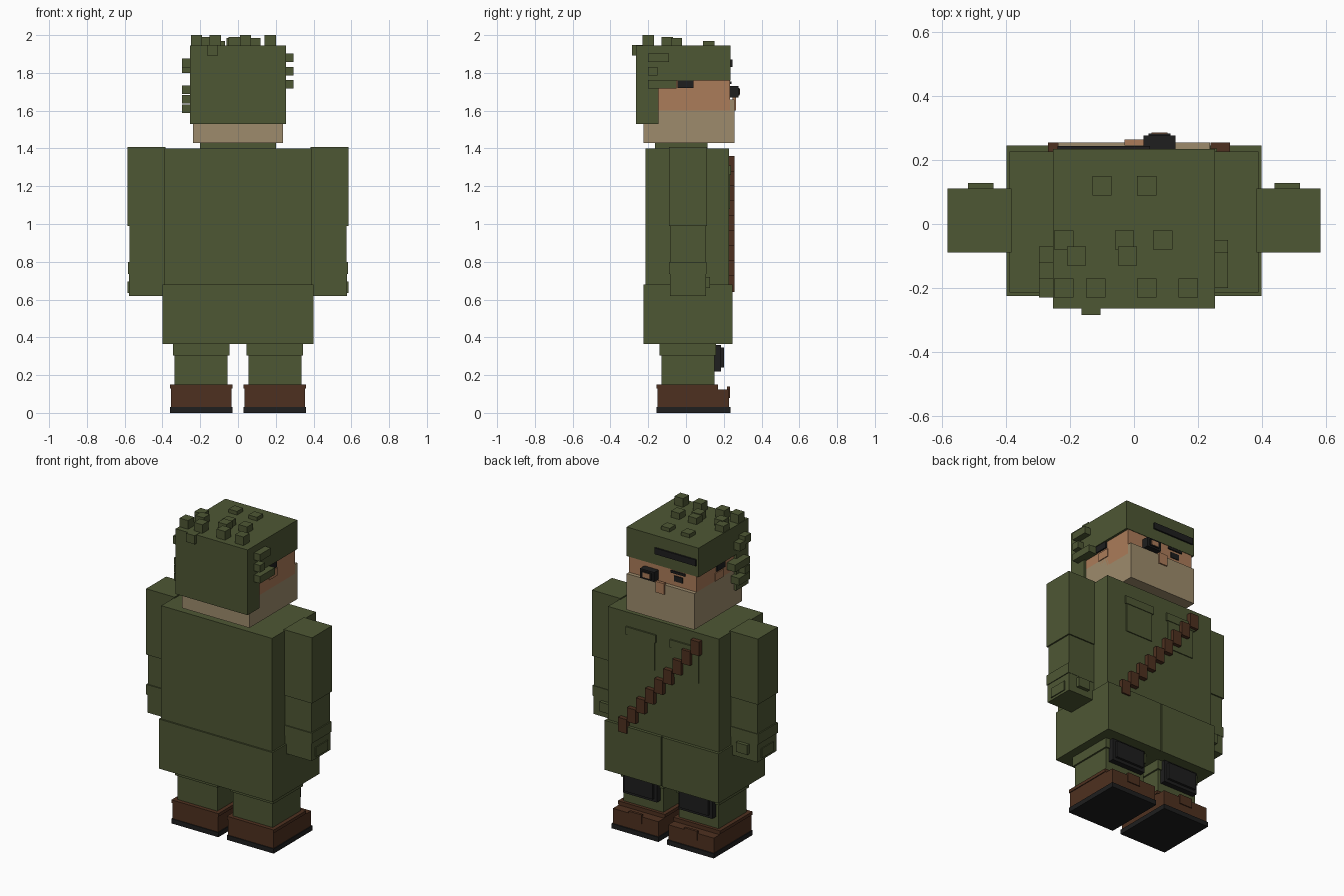
import bpy
import bmesh
from mathutils import Matrix, Vector

cube = bpy.data.objects.get("Cube")
if cube:
    bpy.data.objects.remove(cube, do_unlink=True)


def material(name, red, green, blue):
    mat = bpy.data.materials.new(name)
    mat.use_nodes = True
    mat.diffuse_color = (red, green, blue, 1)
    shader = next(n for n in mat.node_tree.nodes if n.type == "BSDF_PRINCIPLED")
    shader.inputs["Base Color"].default_value = mat.diffuse_color
    shader.inputs["Roughness"].default_value = 0.9
    return mat


olive = material("olive_green", red=0.076, green=0.095, blue=0.034)
tan = material("tan_cloth", red=0.34, green=0.26, blue=0.15)
skin = material("skin", red=0.41, green=0.2, blue=0.1)
brown = material("brown_leather", red=0.076, green=0.03, blue=0.014)
black = material("black_rubber", red=0.013, green=0.013, blue=0.013)


def block(name, mat, width, front, back, bottom, top, x=0):
    """A flat-shaded box centred on x, between front and back, bottom and top."""
    size = Vector((width, back - front, top - bottom))
    centre = Vector((x, (front + back) / 2, (bottom + top) / 2))
    bm = bmesh.new()
    bmesh.ops.create_cube(bm, size=1, matrix=Matrix.LocRotScale(centre, None, size))
    mesh = bpy.data.meshes.new(name)
    bm.to_mesh(mesh)
    bm.free()
    mesh.materials.append(mat)
    ob = bpy.data.objects.new(name, mesh)
    bpy.context.scene.collection.objects.link(ob)
    return ob


def pair(name, mat, x, **limits):
    """The same box on the left and, mirrored, on the right."""
    block("right_" + name, mat, x=-x, **limits)
    return block("left_" + name, mat, x=x, **limits)


def back_of(ob):
    return max(v.co.y for v in ob.data.vertices)


def top_of(ob):
    return max(v.co.z for v in ob.data.vertices)


def plate(make, name, mat, host, thick=0.01, **limits):
    """A thin box lying on the back (+y) face of its host."""
    face = back_of(host)
    return make(name, mat, front=face - 0.01, back=face + thick, **limits)


# Boots, from sole to rim, with a stepped toe
sole = pair("boot_sole", black, x=0.195, width=0.33, front=-0.155, back=0.235, bottom=0, top=0.03)
boot = pair("boot", brown, x=0.195, width=0.32, front=-0.15, back=0.17,
            bottom=top_of(sole), top=0.14)
rim = pair("boot_rim", brown, x=0.195, width=0.33, front=-0.155, back=0.17,
           bottom=0.13, top=0.15)
toe = pair("boot_toe", brown, x=0.195, width=0.32, front=0.16, back=0.228,
           bottom=top_of(sole), top=0.125)
plate(pair, "boot_buckle", brown, toe, thick=0.006, x=0.195, width=0.09, bottom=0.08, top=0.14)

# Legs and knee pads
shin = pair("shin", olive, x=0.195, width=0.28, front=-0.13, back=0.15,
            bottom=top_of(boot), top=0.31)
thigh = pair("thigh", olive, x=0.195, width=0.3, front=-0.14, back=0.16,
             bottom=0.305, top=0.37)
pad = plate(pair, "knee_pad", black, shin, thick=0.035, x=0.195, width=0.24, bottom=0.22, top=0.36)
plate(pair, "knee_cap", black, pad, thick=0.015, x=0.195, width=0.2, bottom=0.24, top=0.345)

# Coat with a centre seam, torso and neck
skirt = block("coat_skirt", olive, width=0.8, front=-0.225, back=0.238, bottom=0.365, top=0.68)
plate(pair, "coat_panel", olive, skirt, thick=0.008, x=0.202, width=0.396,
      bottom=0.365, top=top_of(skirt))
torso = block("torso", olive, width=0.78, front=-0.215, back=0.227,
              bottom=top_of(skirt), top=1.4)
neck = block("neck", olive, width=0.4, front=-0.165, back=0.115, bottom=top_of(torso), top=1.45)
plate(pair, "chest_pocket", olive, torso, thick=0.006, x=0.155, width=0.19, bottom=1.08, top=1.27)
plate(pair, "pocket_flap", olive, torso, x=0.155, width=0.21, bottom=1.26, top=1.31)

# Diagonal strap of stepped blocks
steps = 9
for step in range(steps):
    along = step / (steps - 1)
    height = 0.64 + along * 0.63
    plate(block, f"strap_block_{step}", brown, torso, thick=0.029, x=0.27 - along * 0.51,
          width=0.06, bottom=height, top=height + 0.09)

# Arms and mittens
pair("upper_arm", olive, x=0.484, width=0.2, front=-0.09, back=0.112, bottom=0.99, top=1.408)
pair("forearm", olive, x=0.48, width=0.19, front=-0.083, back=0.104, bottom=0.7, top=1)
mitten = pair("mitten", olive, x=0.482, width=0.192, front=-0.085, back=0.106,
              bottom=0.62, top=0.74)
pair("cuff", olive, x=0.483, width=0.2, front=-0.09, back=0.108, bottom=0.735, top=0.8)
pair("mitten_patch", olive, x=0.575, width=0.018, front=-0.05, back=0.07,
     bottom=0.635, top=0.695)
plate(pair, "thumb", olive, mitten, thick=0.022, x=0.48, width=0.08, bottom=0.66, top=0.72)

# Head, mask and ears
head = block("head", skin, width=0.476, front=-0.2, back=0.232, bottom=1.6, top=1.8)
mask = block("face_mask", tan, width=0.476, front=-0.225, back=0.256, bottom=1.43, top=1.66)
plate(block, "nose", skin, mask, thick=0.008, width=0.06, bottom=1.6, top=1.67)
pair("ear", skin, x=0.23, width=0.026, front=-0.03, back=0.05, bottom=top_of(mask), top=1.71)
pair("temple_strap", black, x=0.24, width=0.016, front=-0.045, back=0.04, bottom=1.72, top=1.76)

# Eye lens on the left, plain eye and brow on the right
frame = plate(block, "lens_frame", black, head, thick=0.045, x=0.08, width=0.1,
              bottom=1.67, top=1.73)
lens = plate(block, "lens_rim", black, frame, thick=0.007, x=0.08, width=0.07,
             bottom=1.68, top=1.72)
plate(block, "lens_glass", skin, lens, thick=0.002, x=0.08, width=0.05, bottom=1.685, top=1.715)
plate(block, "right_eye", black, head, thick=0.005, x=-0.11, width=0.06, bottom=1.69, top=1.725)
plate(block, "right_brow", black, head, thick=0.008, x=-0.11, width=0.1, bottom=1.74, top=1.755)

# Hood with back flap and band
hood = block("hood", olive, width=0.506, front=-0.265, back=0.235, bottom=1.76, top=1.945)
block("hood_flap", olive, width=0.506, front=-0.265, back=-0.145, bottom=1.53, top=1.77)
plate(block, "hood_band", black, hood, x=-0.095, width=0.29, bottom=1.83, top=1.87)


def tuft(name, x, y, z, width=0.06, depth=0.06, height=0.045):
    """A leafy tuft centred on a point."""
    block("hood_tuft_" + name, olive, x=x, width=width, front=y - depth / 2,
          back=y + depth / 2, bottom=z - height / 2, top=z + height / 2)


# Tufts on top, in rows, taller toward the flap
rows = {0.12: (-0.1, 0.04), -0.05: (-0.22, -0.03, 0.09), -0.1: (-0.18, -0.02),
        -0.2: (-0.22, -0.12, 0.04, 0.17)}
for y, row in rows.items():
    for x in row:
        rise = 0.035 - y / 10
        tuft("top", x, y, top_of(hood), height=2 * rise)

# Tufts down both sides, and one behind
for step, depth in enumerate((0.11, 0.05, 0.15)):
    tuft("left", x=0.265, y=depth / 2 - 0.2, z=1.88 - step * 0.07, depth=depth)
    tuft("right", x=-0.267, y=depth / 2 - 0.22, z=1.61 + step * 0.05, depth=depth)
for y in (-0.2, -0.15):
    tuft("right_upper", x=-0.267, y=y, z=1.75 - y / 2, height=0.05)
tuft("rear", x=-0.135, y=-0.255, z=1.92, height=0.055)
